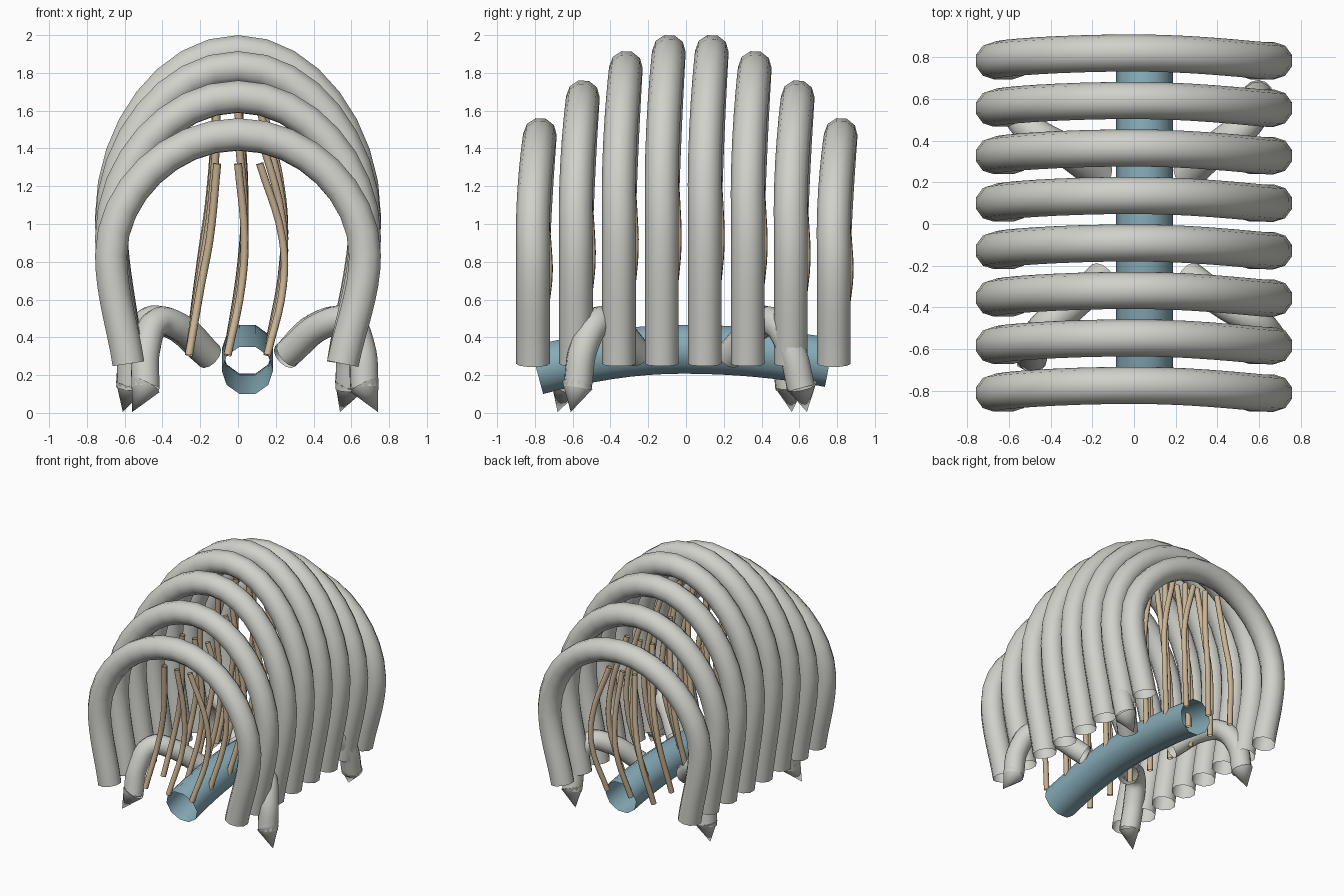
import bpy
from mathutils import Vector

if "Cube" in bpy.data.objects:
    bpy.data.objects.remove(bpy.data.objects["Cube"])


def material(name, rgb):
    m = bpy.data.materials.new(name)
    m.diffuse_color = (*rgb, 1)
    m.use_nodes = True
    m.node_tree.nodes["Principled BSDF"].inputs["Base Color"].default_value = m.diffuse_color
    return m


BONE = material("pale grey", (0.64, 0.64, 0.60))
TAN = material("tan", (0.60, 0.46, 0.30))
BLUE = material("dusty blue", (0.24, 0.41, 0.48))


def tube(name, points, radius, mat, handles=None, res=8, sides=10):
    """Open tube swept along a smooth curve; handles optionally override the automatic ones."""
    cu = bpy.data.curves.new(name, 'CURVE')
    cu.dimensions = '3D'
    cu.bevel_depth = radius
    cu.bevel_resolution = sides // 2 - 2
    cu.resolution_u = res
    sp = cu.splines.new('BEZIER')
    sp.bezier_points.add(len(points) - 1)
    for i, (bp, p) in enumerate(zip(sp.bezier_points, points)):
        bp.co = p
        if handles:
            bp.handle_left_type = bp.handle_right_type = 'FREE'
            bp.handle_left = Vector(p) - Vector(handles[i][0])
            bp.handle_right = Vector(p) + Vector(handles[i][1])
        else:
            bp.handle_left_type = bp.handle_right_type = 'AUTO'
    ob = bpy.data.objects.new(name, cu)
    bpy.context.collection.objects.link(ob)
    bpy.ops.object.select_all(action='DESELECT')
    ob.select_set(True)
    bpy.context.view_layer.objects.active = ob
    bpy.ops.object.convert(target='MESH')
    ob = bpy.context.object
    ob.data.materials.clear()
    ob.data.materials.append(mat)
    bpy.ops.object.shade_smooth()
    return ob


def claw(name, base, tip, radius):
    """Pointed toe reaching from base to tip."""
    a, b = Vector(base), Vector(tip)
    bpy.ops.mesh.primitive_cone_add(vertices=12, radius1=radius, depth=(b - a).length,
                                    location=(a + b) / 2)
    ob = bpy.context.object
    ob.rotation_euler = (b - a).to_track_quat('Z', 'Y').to_euler()
    ob.name = name
    ob.data.materials.append(BONE)
    bpy.ops.object.shade_smooth_by_angle()


# Arched ribs, tallest in the middle, each with three hanging strands
BASE = 0.26
HEIGHTS = [1.56, 1.76, 1.915, 2.0]
for i, top in enumerate(HEIGHTS + HEIGHTS[::-1]):
    y = -0.81 + i * 0.2275
    crown = top - 0.086
    k = (crown - BASE) / 1.215
    hip = BASE + 0.575 * k
    up, low = 0.33 * k, 0.2 * k
    tube(f"rib_{i + 1}",
         [(-0.58, y, BASE), (-0.672, y, hip), (0, y + 0.037, crown),
          (0.672, y, hip), (0.555, y, BASE)], 0.089, BONE,
         handles=[((0, 0, 0.1), (-0.03, 0, low)), ((0, 0, low), (0, 0.012, up)),
                  ((0.36, 0, 0), (0.36, 0, 0)), ((0, 0.012, -up), (0, 0, -low)),
                  ((-0.04, 0, -low), (0, 0, -0.1))])
    s = (top - BASE) / 1.30
    strands = {"left": (-0.11, -0.15, -0.195, -0.26),
               "middle": (0.0, 0.035, 0.02, -0.055),
               "right": (0.115, 0.235, 0.24, 0.155)}
    for side, xs in strands.items():
        tube(f"strand_{side}_{i + 1}",
             [(x, y + dy, BASE + dz * s) for x, dy, dz in
              zip(xs, (0.03, 0.075, 0.08, 0.0), (1.06, 0.66, 0.42, 0.045))],
             0.021, TAN, res=5, sides=8)

# Bowed hollow spine tube running front to back
tube("spine_tube", [(0.05, -0.79, 0.225), (0.05, -0.02, 0.337), (0.05, 0.76, 0.265)],
     0.136, BLUE, handles=[((0, 0.1, 0), (0, 0.26, 0.07)), ((0, 0.26, 0), (0, 0.26, 0)),
                           ((0, 0.26, -0.05), (0, 0.1, 0))])

# Bent legs: the front pair, then the same pair turned half way round
LEGS = {
    "left": [(-0.15, -0.25, 0.30), (-0.32, -0.41, 0.46), (-0.425, -0.49, 0.48),
             (-0.485, -0.58, 0.34), (-0.49, -0.635, 0.13)],
    "right": [(0.26, -0.25, 0.31), (0.45, -0.39, 0.465), (0.575, -0.46, 0.485),
              (0.65, -0.54, 0.35), (0.67, -0.575, 0.13)],
}
TIPS = {"front_left": (-0.56, -0.68, 0.005), "front_right": (0.74, -0.61, 0.005),
        "back_right": (0.54, 0.64, 0.005), "back_left": (-0.61, 0.56, 0.005)}
for side, path in LEGS.items():
    other = "right" if side == "left" else "left"
    turned = [(0.1 - x, -0.025 - y, z) for x, y, z in path]
    for name, pts in ((f"front_{side}", path), (f"back_{other}", turned)):
        tube(f"leg_{name}", pts, 0.076, BONE, res=6, sides=12)
        claw(f"claw_{name}", Vector(pts[-1]) + Vector((0, 0, 0.015)), TIPS[name], 0.082)
